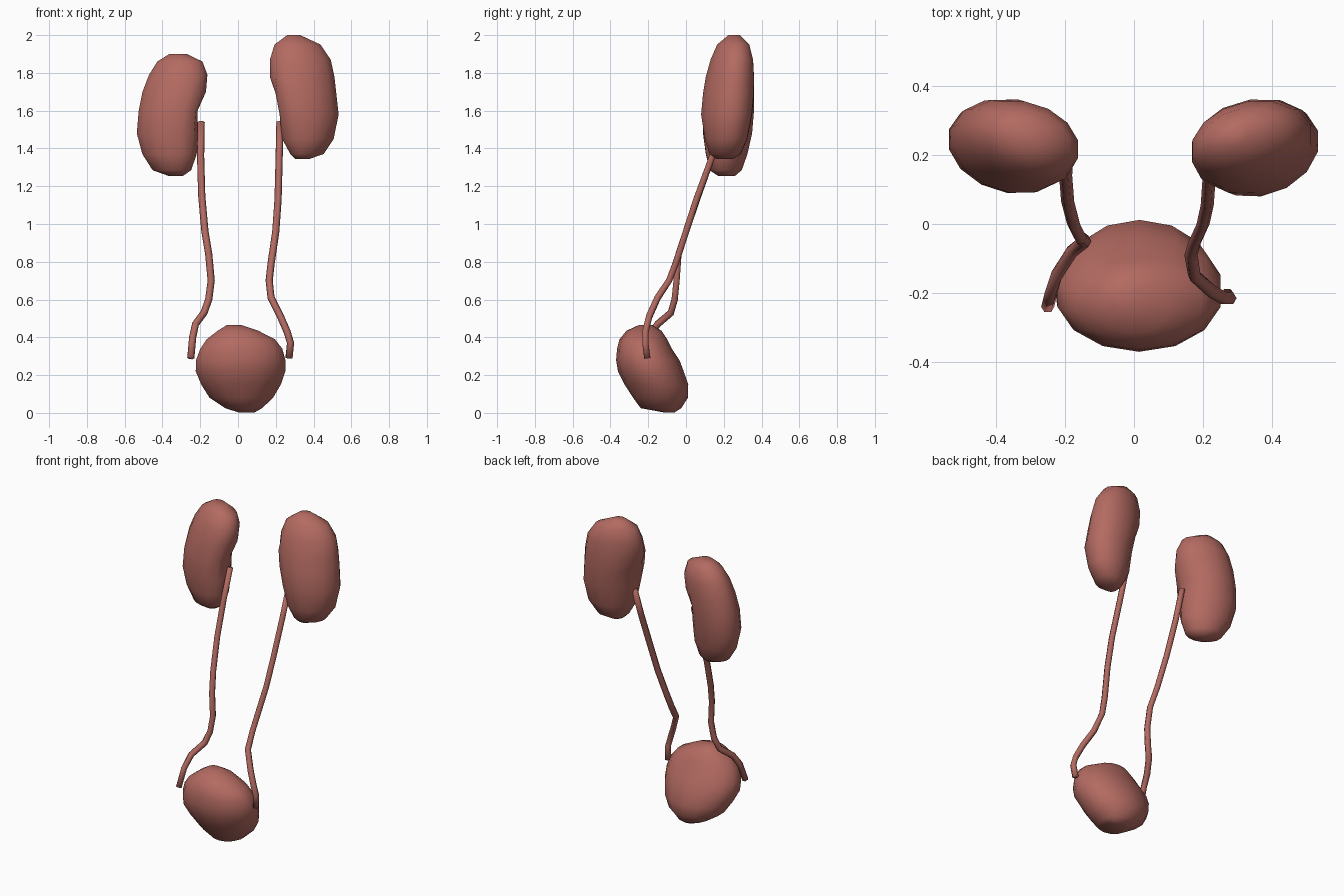
import bpy, bmesh
from math import cos, sin, pi
from mathutils import Vector

if "Cube" in bpy.data.objects:
    bpy.data.objects.remove(bpy.data.objects["Cube"])

mat = bpy.data.materials.new("tissue")
mat.diffuse_color = (0.45, 0.145, 0.12, 1)
mat.use_nodes = True
mat.node_tree.nodes["Principled BSDF"].inputs["Base Color"].default_value = mat.diffuse_color


def finish(name, rings):
    """Skin a list of equal-length point rings, capping both ends."""
    bm = bmesh.new()
    loops = [[bm.verts.new(p) for p in r] for r in rings]
    n = len(loops[0])
    for a, b in zip(loops, loops[1:]):
        for i in range(n):
            j = (i + 1) % n
            bm.faces.new((a[i], a[j], b[j], b[i]))
    bm.faces.new(loops[0])
    bm.faces.new(loops[-1])
    bmesh.ops.recalc_face_normals(bm, faces=bm.faces)
    me = bpy.data.meshes.new(name)
    bm.to_mesh(me)
    bm.free()
    me.materials.append(mat)
    for p in me.polygons:
        p.use_smooth = True
    ob = bpy.data.objects.new(name, me)
    bpy.context.collection.objects.link(ob)
    return ob


def organ(name, rows, sides=14, shear=0.0, hilum=None):
    """Stack horizontal ovals (z, x0, x1, y0, y1); hilum = (x side, z) of a soft dent."""
    rings = []
    for z, x0, x1, y0, y1 in rows:
        cx, cy, rx, ry = (x0 + x1) / 2, (y0 + y1) / 2, (x1 - x0) / 2, (y1 - y0) / 2
        ring = []
        for i in range(sides):
            a = 2 * pi * (i + 0.5) / sides
            x, y = rx * cos(a), ry * sin(a)
            if hilum:
                s, hz = hilum
                near = max(0, 1 - abs(z - hz) / 0.17)
                if s * cos(a) > 0.5 and sin(a) > -0.3:
                    x -= s * 0.03 * near
            ring.append((cx + x, cy + y + shear * x, z))
        rings.append(ring)
    return finish(name, rings)


def tube(name, pts, r=0.019, sides=6):
    """Sweep a small polygon along a path."""
    pts = [Vector(p) for p in pts]
    rings = []
    for i, p in enumerate(pts):
        t = (pts[min(i + 1, len(pts) - 1)] - pts[max(i - 1, 0)]).normalized()
        u = t.cross(Vector((0, 1, 0))).normalized()
        v = t.cross(u)
        rings.append([p + r * (u * cos(2 * pi * k / sides) + v * sin(2 * pi * k / sides))
                      for k in range(sides)])
    return finish(name, rings)


# Kidneys: bean-shaped, the inner edge notched
organ("kidney_left", [
    (1.255, -.37, -.29, .17, .26), (1.285, -.455, -.245, .125, .295),
    (1.37, -.51, -.215, .105, .325), (1.48, -.54, -.195, .09, .35),
    (1.60, -.53, -.185, .09, .36), (1.70, -.51, -.158, .105, .36),
    (1.79, -.475, -.158, .125, .355), (1.86, -.43, -.185, .16, .335),
    (1.90, -.365, -.27, .21, .295)], shear=-0.15, hilum=(1, 1.57))
organ("kidney_right", [
    (1.345, .30, .38, .16, .25), (1.37, .275, .455, .125, .29),
    (1.45, .23, .51, .10, .325), (1.58, .20, .537, .08, .35),
    (1.69, .17, .525, .09, .36), (1.78, .155, .515, .105, .36),
    (1.87, .165, .495, .13, .355), (1.95, .19, .44, .165, .335),
    (2.00, .26, .33, .225, .285)], shear=0.15, hilum=(-1, 1.66))

# Ureters: thin tubes winding down to the bladder
tube("ureter_left", [
    (-.195, .20, 1.54), (-.198, .14, 1.36), (-.192, .065, 1.15), (-.175, 0, .96),
    (-.155, -.04, .84), (-.142, -.05, .70), (-.155, -.06, .60), (-.18, -.08, .53),
    (-.225, -.15, .47), (-.24, -.20, .40), (-.25, -.24, .29)])
tube("ureter_right", [
    (.222, .20, 1.54), (.218, .14, 1.36), (.212, .055, 1.13), (.20, 0, .96),
    (.175, -.055, .79), (.165, -.09, .70), (.175, -.15, .61), (.225, -.195, .51),
    (.26, -.215, .43), (.278, -.215, .37), (.27, -.205, .29)])

# Bladder: flattened ball leaning forward
organ("bladder", [
    (.003, .00, .09, -.12, -.06), (.025, -.07, .13, -.24, -.025),
    (.08, -.155, .19, -.28, .01), (.15, -.20, .232, -.325, .012),
    (.22, -.23, .257, -.36, -.012), (.28, -.228, .257, -.37, -.035),
    (.34, -.205, .24, -.365, -.075), (.39, -.17, .20, -.352, -.10),
    (.435, -.11, .11, -.315, -.13), (.465, -.06, .02, -.25, -.18)])
